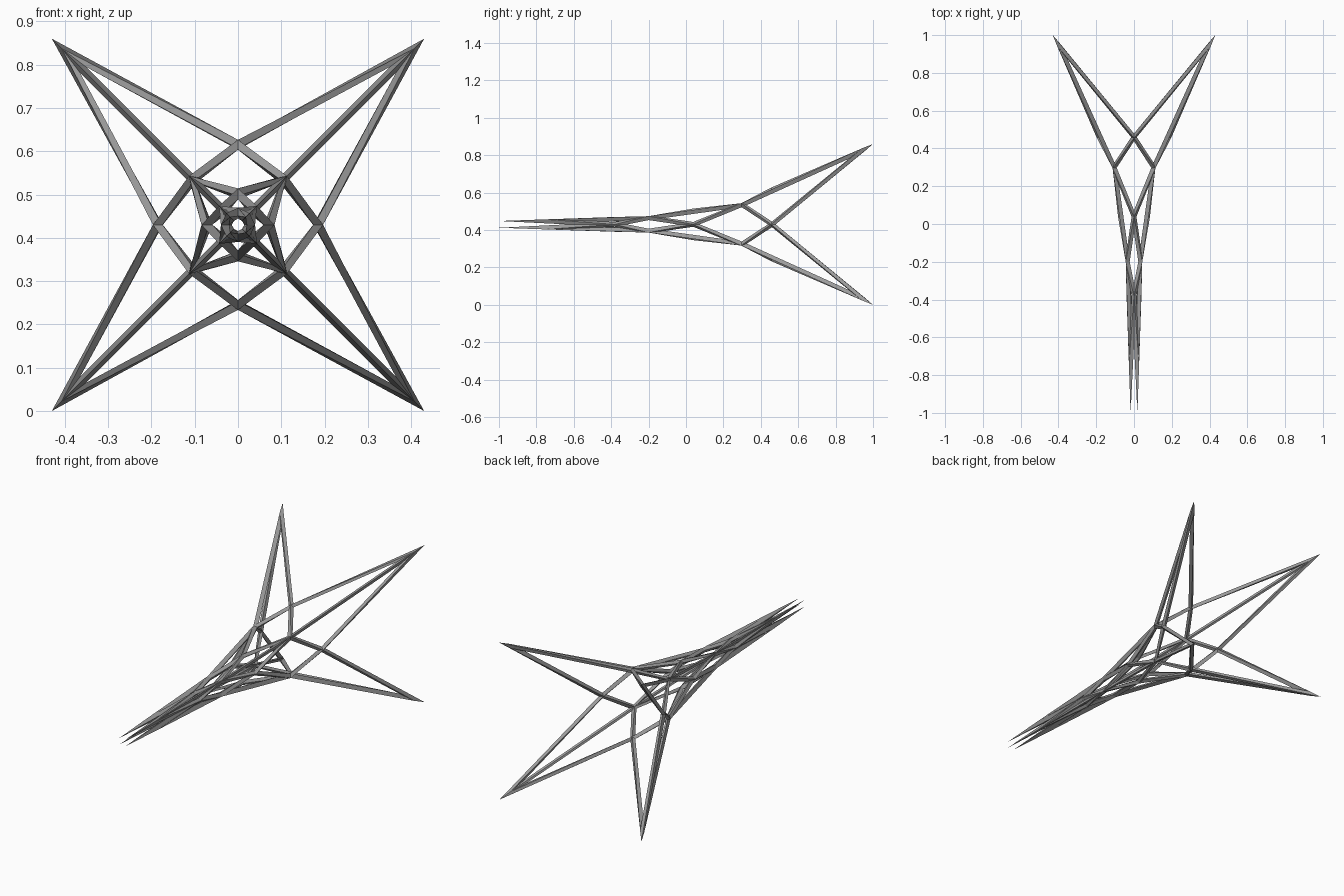
import bpy, bmesh, math
from mathutils import Vector

cube = bpy.data.objects.get("Cube")
if cube:
    bpy.data.objects.remove(cube, do_unlink=True)

CENTRE_Z = 0.43
HALF = 0.0125          # half the thickness of a strut

steel = bpy.data.materials.new("grey_steel")
steel.use_nodes = True
colour = (0.33, 0.33, 0.33, 1)
steel.diffuse_color = colour
steel.node_tree.nodes["Principled BSDF"].inputs["Base Color"].default_value = colour

# Guide surface: rings of four nodes, alternating between diagonals and axes
cage = bmesh.new()


def ring(y, radius, turn):
    nodes = []
    for k in range(4):
        a = math.radians(90 * k + turn)
        nodes.append(cage.verts.new((radius * math.cos(a), y,
                                     CENTRE_Z + radius * math.sin(a))))
    return nodes


root2 = math.sqrt(2)
back_tip = ring(0.95, 0.40 * root2, 45)
back_notch = ring(0.46, 0.185, 0)
back_node = ring(0.30, 0.105 * root2, 45)
middle_node = ring(0.04, 0.072, 0)
neck_node = ring(-0.20, 0.035 * root2, 45)
front_notch = ring(-0.38, 0.027, 0)
front_tip = ring(-0.75, 0.018 * root2, 45)

for k in range(4):
    j = (k + 1) % 4
    for face in (
        (back_tip[k], back_notch[k], back_node[k]),
        (back_tip[k], back_node[k], back_notch[j]),
        (back_notch[j], back_node[k], middle_node[j], back_node[j]),
        (back_node[k], middle_node[k], neck_node[k]),
        (back_node[k], neck_node[k], middle_node[j]),
        (middle_node[j], neck_node[k], front_notch[j], neck_node[j]),
        (neck_node[k], front_notch[k], front_tip[k]),
        (neck_node[k], front_tip[k], front_notch[j]),
    ):
        cage.faces.new(face)
bmesh.ops.recalc_face_normals(cage, faces=cage.faces[:])
cage.normal_update()

# Sharp points where the struts of each spike meet
apex = {}
for nodes, y, reach in ((back_tip, 1.0, 0.43), (front_tip, -1.0, 0.018)):
    for v in nodes:
        apex[v] = Vector((math.copysign(reach, v.co.x), y,
                          CENTRE_Z + math.copysign(reach, v.co.z - CENTRE_Z)))

# Struts: a diamond section along every edge, mitred at the nodes
frame = bmesh.new()
ridge, corner, rim = {}, {}, {}


def ridge_points(v):
    if v not in ridge:
        ridge[v] = [frame.verts.new(v.co + v.normal * s * HALF) for s in (1, -1)]
    return ridge[v]


def corner_point(loop):
    if loop not in corner:
        reach = HALF / math.sin(loop.calc_angle() / 2)
        corner[loop] = frame.verts.new(loop.vert.co + loop.calc_tangent() * reach)
    return corner[loop]


def rim_point(v):
    if v not in rim:
        if v in apex:
            place = apex[v]
        else:
            a, b = [(e.other_vert(v).co - v.co).normalized()
                    for e in v.link_edges if e.is_boundary]
            place = v.co + (a + b).normalized() * HALF / math.sin(a.angle(b) / 2)
        rim[v] = frame.verts.new(place)
    return rim[v]


def side_points(edge, v):
    points = []
    for loop in edge.link_loops:
        at_v = loop if loop.vert == v else loop.link_loop_next
        points.append(corner_point(at_v))
    if edge.is_boundary:
        points.append(rim_point(v))
    return points


for edge in cage.edges:
    sections = []
    for v in edge.verts:
        top, bottom = ridge_points(v)
        left, right = side_points(edge, v)
        sections.append((top, left, bottom, right))
    start, end = sections
    for i in range(4):
        n = (i + 1) % 4
        frame.faces.new((start[i], start[n], end[n], end[i]))
bmesh.ops.recalc_face_normals(frame, faces=frame.faces[:])

mesh = bpy.data.meshes.new("lattice_frame")
frame.to_mesh(mesh)
frame.free()
cage.free()
mesh.materials.append(steel)
lattice = bpy.data.objects.new("lattice_frame", mesh)
bpy.context.collection.objects.link(lattice)
